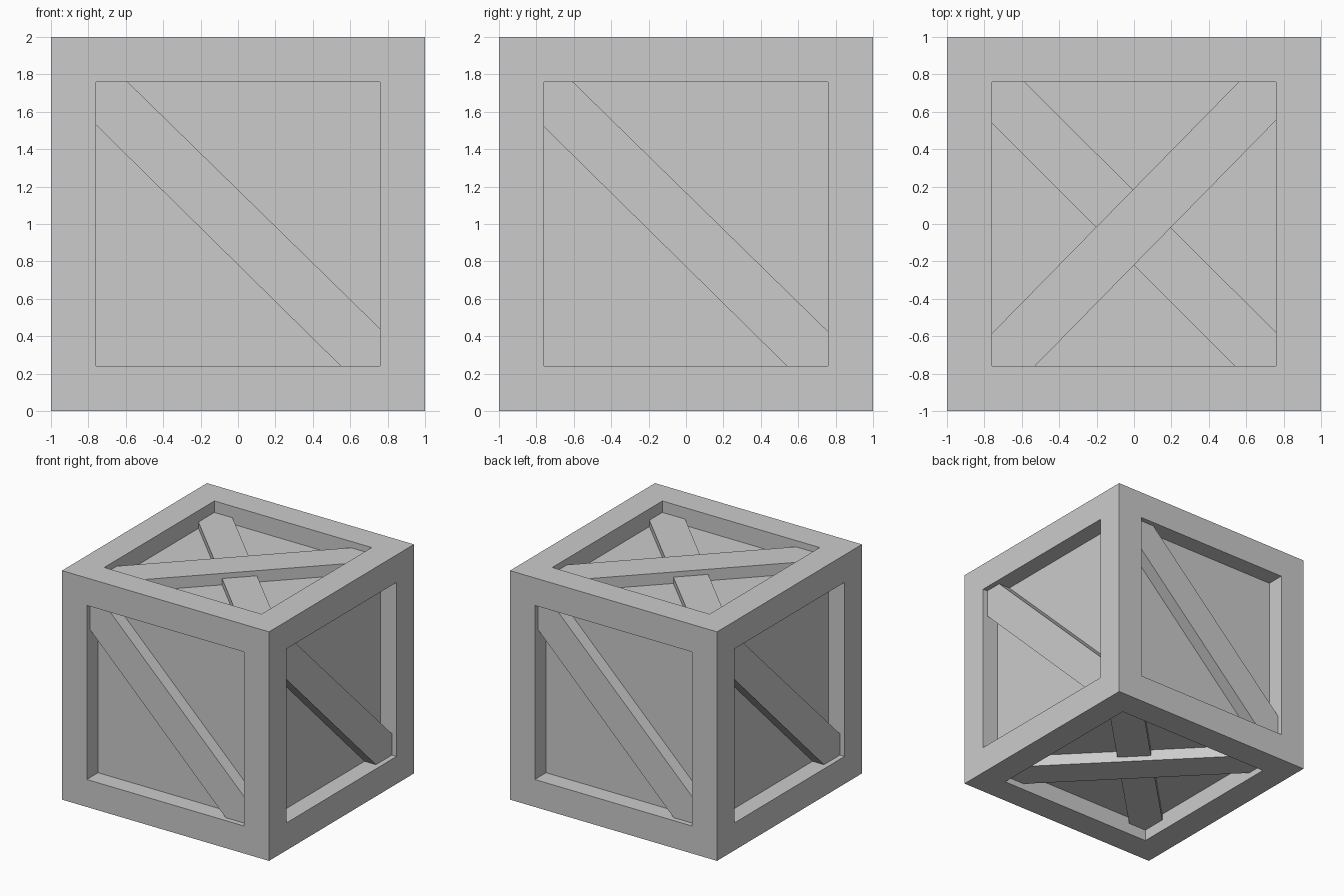
import bpy, bmesh
from math import radians
from mathutils import Matrix

if "Cube" in bpy.data.objects:
    bpy.data.objects.remove(bpy.data.objects["Cube"])

HALF = 1.0        # half the crate size
INNER = 0.76      # half the panel opening
PANEL = 0.845     # distance of recessed panels from the centre
CENTRE = Matrix.Translation((0, 0, 1))


def add_object(name, bm):
    bmesh.ops.recalc_face_normals(bm, faces=bm.faces[:])
    mesh = bpy.data.meshes.new(name)
    bm.to_mesh(mesh)
    bm.free()
    obj = bpy.data.objects.new(name, mesh)
    bpy.context.collection.objects.link(obj)
    return obj


def crate_body():
    # cube with a square panel recessed into every side
    bm = bmesh.new()
    bmesh.ops.create_cube(bm, size=2 * HALF)
    sides = bm.faces[:]
    bmesh.ops.inset_individual(bm, faces=sides, thickness=HALF - INNER,
                               use_even_offset=True)
    for face in sides:
        normal = face.normal.copy()
        new = bmesh.ops.extrude_discrete_faces(bm, faces=[face])["faces"][0]
        bmesh.ops.translate(bm, verts=new.verts[:], vec=normal * (PANEL - HALF))
    bm.transform(CENTRE)
    return add_object("crate_body", bm)


def plank(name, side, edges, height, flip=False):
    # diagonal board from top left to bottom right, pointed into both corners
    a, b, c, d = edges
    i = INNER
    outline = [(-i, i), (a, i), (i, b), (i, -i), (c, -i), (-i, d)]
    bm = bmesh.new()
    s = -1 if flip else 1
    face = bm.faces.new([bm.verts.new((s * u, v, PANEL - 0.01)) for u, v in outline])
    top = bmesh.ops.extrude_face_region(bm, geom=[face])["geom"]
    verts = [g for g in top if isinstance(g, bmesh.types.BMVert)]
    bmesh.ops.translate(bm, verts=verts, vec=(0, 0, height - PANEL + 0.01))
    bm.transform(CENTRE @ side)
    return add_object(name, bm)


def rot(angle, axis):
    return Matrix.Rotation(radians(angle), 4, axis)


crate_body()

# single diagonal boards on the four walls
FRONT = (-0.59, -0.56, 0.55, 0.53)
SIDE = (-0.605, -0.575, 0.54, 0.52)
for k, wall in enumerate(("front", "right", "back", "left")):
    plank(wall + "_board", rot(90 * k, 'Z') @ rot(90, 'X'),
          SIDE if k % 2 else FRONT, 0.955)

# crossed boards on the lid and the base
for name, turn in (("lid", 0), ("base", 180)):
    side = rot(turn, 'X')
    plank(name + "_lower_board", side, (-0.585, -0.58, 0.54, 0.54), 0.90)
    plank(name + "_upper_board", side, (-0.56, -0.585, 0.53, 0.555), 0.945, flip=True)
